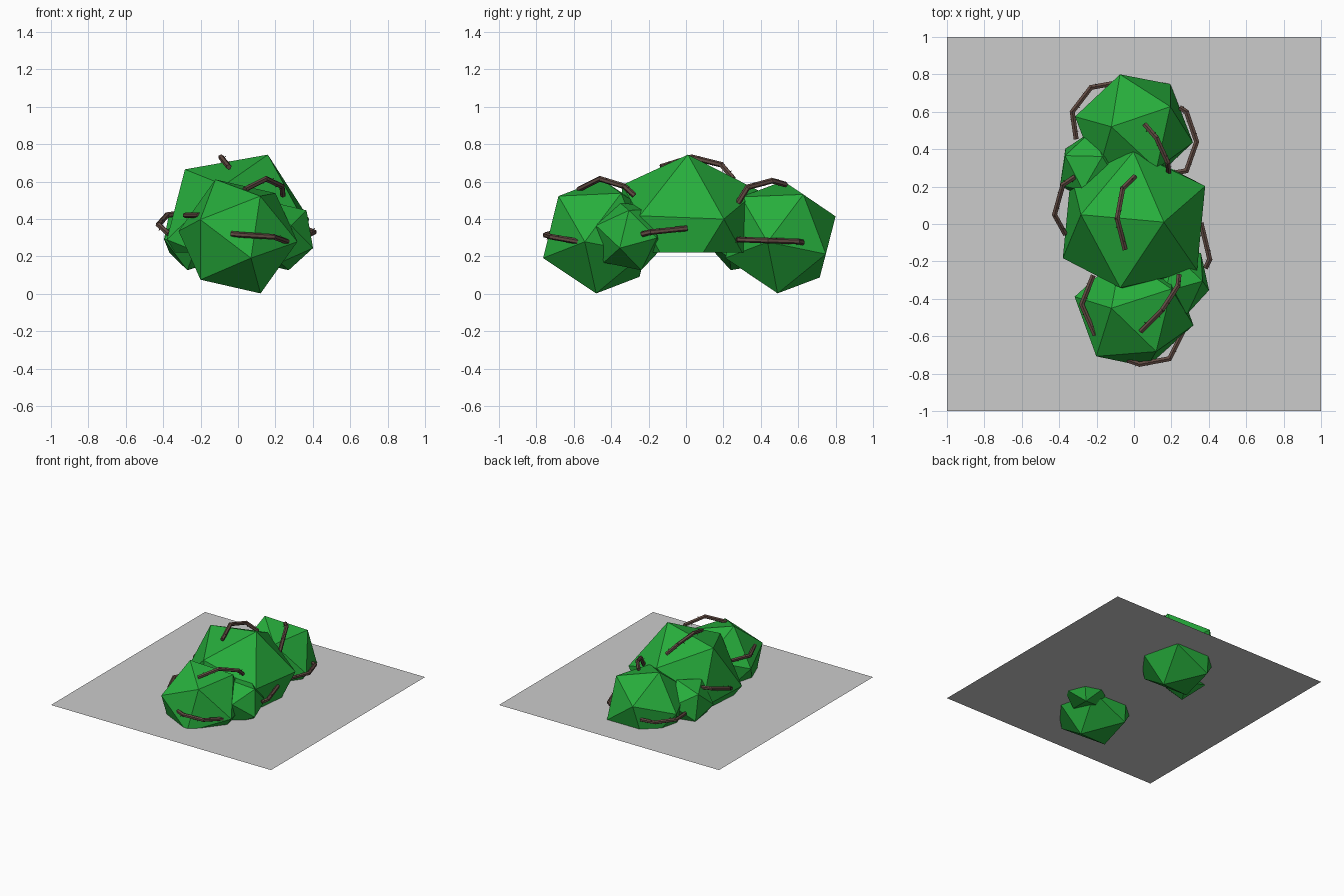
import bpy, bmesh
from mathutils import Vector, Matrix

if "Cube" in bpy.data.objects:
    bpy.data.objects.remove(bpy.data.objects["Cube"])


def material(name, colour):
    m = bpy.data.materials.new(name)
    m.diffuse_color = (*colour, 1)
    m.use_nodes = True
    m.node_tree.nodes["Principled BSDF"].inputs["Base Color"].default_value = m.diffuse_color
    return m


leaf_green = material("leaf_green", (0.02, 0.42, 0.045))
bark_brown = material("bark_brown", (0.12, 0.07, 0.055))


def finish(name, bm, mat=None):
    mesh = bpy.data.meshes.new(name)
    bm.to_mesh(mesh)
    bm.free()
    if mat:
        mesh.materials.append(mat)
    ob = bpy.data.objects.new(name, mesh)
    bpy.context.collection.objects.link(ob)
    return ob


# Leaf clump: an icosahedron turned so one corner points along a, its neighbour towards b
def clump(name, centre, radius, a, b, cut=None):
    z = Vector(a).normalized()
    x = Vector(b)
    x = (x - z * x.dot(z)).normalized()
    rot = Matrix((x, z.cross(x), z)).transposed().to_4x4()
    bm = bmesh.new()
    bmesh.ops.create_icosphere(bm, subdivisions=1, radius=radius,
                               matrix=Matrix.Translation(centre) @ rot)
    if cut is not None:
        res = bmesh.ops.bisect_plane(bm, geom=bm.verts[:] + bm.edges[:] + bm.faces[:],
                                     plane_co=(0, 0, cut), plane_no=(0, 0, 1), clear_inner=True)
        rim = [e for e in res["geom_cut"] if isinstance(e, bmesh.types.BMEdge)]
        bmesh.ops.contextual_create(bm, geom=rim)
    finish(name, bm, leaf_green)


clump("middle_clump", (0, 0.01, 0.345), 0.43, (0.16, 0, 0.4), (-0.28, 0.04, 0.33), cut=0.22)
clump("front_clump", (0, -0.465, 0.307), 0.328, (-0.12, 0.015, 0.303), (0.12, -0.22, 0.22))
clump("back_clump", (0, 0.505, 0.303), 0.324, (-0.12, 0.015, 0.298), (0.19, 0.12, 0.225))
clump("small_front_clump", (0.22, -0.30, 0.31), 0.2, (0.05, 0.06, -0.18), (0.17, -0.07, -0.02))
clump("small_back_clump", (-0.22, 0.30, 0.31), 0.2, (-0.05, -0.06, -0.18), (-0.15, 0.13, -0.05))

# Flat square of ground that the clumps sink into
bm = bmesh.new()
bmesh.ops.create_grid(bm, x_segments=1, y_segments=1, size=1,
                      matrix=Matrix.Translation((0, 0, 0.217)))
finish("base_plane", bm)

# Bent twigs hugging the clumps, each a chain of thin rods with small thorns
twigs = {
    "back_left_twig": [(-0.12, 0.75, 0.3), (-0.23, 0.73, 0.3), (-0.33, 0.6, 0.3), (-0.31, 0.46, 0.29)],
    "back_right_twig": [(0.25, 0.62, 0.275), (0.28, 0.6, 0.28), (0.335, 0.44, 0.285),
                        (0.28, 0.285, 0.29), (0.2, 0.27, 0.29)],
    "back_top_twig": [(0.06, 0.53, 0.585), (0.12, 0.46, 0.605), (0.18, 0.33, 0.57), (0.185, 0.28, 0.49)],
    "middle_top_twig": [(0, 0.25, 0.62), (-0.06, 0.19, 0.69), (-0.09, 0.03, 0.73), (-0.05, -0.13, 0.68)],
    "middle_left_twig": [(-0.32, 0.25, 0.43), (-0.38, 0.21, 0.42), (-0.425, 0.05, 0.37), (-0.37, -0.05, 0.32)],
    "front_left_twig": [(-0.22, -0.28, 0.42), (-0.28, -0.43, 0.42), (-0.21, -0.59, 0.42)],
    "right_twig": [(0.36, 0, 0.35), (0.405, -0.19, 0.33), (0.385, -0.23, 0.32)],
    "front_twig": [(-0.03, -0.73, 0.32), (0.03, -0.75, 0.315), (0.19, -0.72, 0.305), (0.26, -0.58, 0.28)],
    "front_top_twig": [(0.04, -0.57, 0.56), (0.15, -0.46, 0.615), (0.235, -0.33, 0.575), (0.24, -0.28, 0.53)],
}


def rod(bm, p, q, r1, r2):
    d = q - p
    rot = d.to_track_quat('Z', 'Y').to_matrix().to_4x4()
    bmesh.ops.create_cone(bm, cap_ends=True, segments=6, radius1=r1, radius2=r2, depth=d.length,
                          matrix=Matrix.Translation((p + q) / 2) @ rot)


for name, path in twigs.items():
    bm = bmesh.new()
    pts = [Vector(p) for p in path]
    for p, q in zip(pts, pts[1:]):
        ext = (q - p).normalized() * 0.006
        rod(bm, p - ext, q + ext, 0.015, 0.015)
        side = (q - p).orthogonal().normalized()
        for t, s in ((0.3, 1), (0.75, -1)):
            root = p.lerp(q, t)
            rod(bm, root, root + side * s * 0.024, 0.005, 0.001)
    finish(name, bm, bark_brown)
